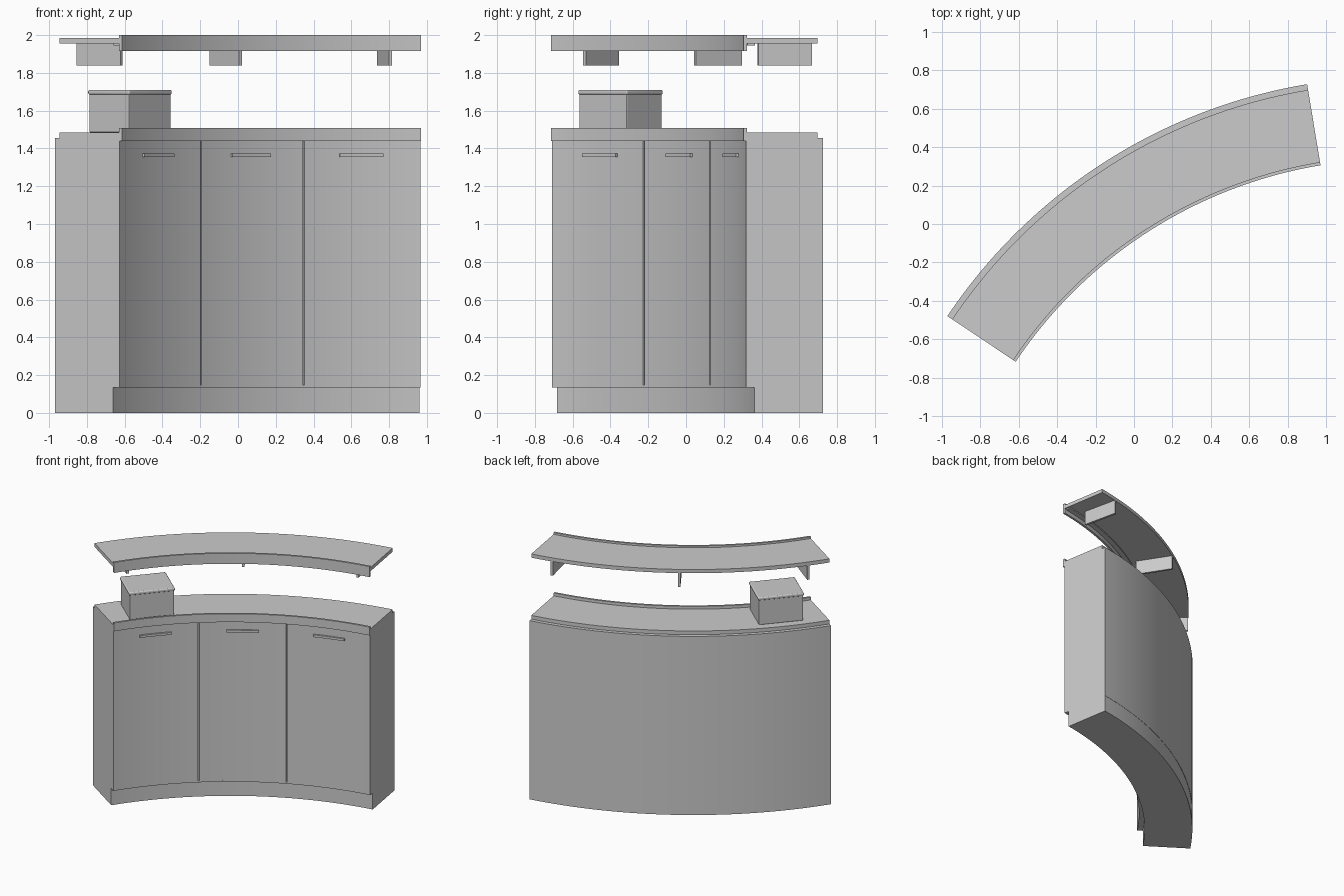
import bpy, bmesh, math

if "Cube" in bpy.data.objects:
    bpy.data.objects.remove(bpy.data.objects["Cube"])

CX, CY = 1.357, -2.036            # centre of the curve
MID, HALF = 122.8, 23.4           # middle direction and half span in degrees


def finish(name, bm):
    bmesh.ops.recalc_face_normals(bm, faces=bm.faces)
    me = bpy.data.meshes.new(name)
    bm.to_mesh(me)
    bm.free()
    ob = bpy.data.objects.new(name, me)
    bpy.context.collection.objects.link(ob)
    return ob


def smooth(ob):
    bpy.context.view_layer.objects.active = ob
    for o in bpy.context.selected_objects:
        o.select_set(False)
    ob.select_set(True)
    bpy.ops.object.shade_smooth_by_angle(angle=math.radians(30))


def arc(name, r0, r1, z0, z1, a0=-HALF, a1=HALF, bevel=0.0):
    """Rectangle r0..r1 by z0..z1 swept around the curve centre."""
    bm = bmesh.new()
    n = max(8, round(abs(a1 - a0)))
    rings = []
    for i in range(n + 1):
        a = math.radians(MID + a0 + (a1 - a0) * i / n)
        c, s = math.cos(a), math.sin(a)
        rings.append([bm.verts.new((CX + r * c, CY + r * s, z))
                      for r, z in ((r0, z0), (r1, z0), (r1, z1), (r0, z1))])
    for p, q in zip(rings, rings[1:]):
        for k in range(4):
            bm.faces.new((p[k], p[(k + 1) % 4], q[(k + 1) % 4], q[k]))
    bm.faces.new(rings[0])
    bm.faces.new(rings[-1])
    ob = finish(name, bm)
    smooth(ob)
    return ob


def block(name, r, off, depth, width, z0, z1, bevel=0.0):
    """Straight box turned to point along the radius."""
    bm = bmesh.new()
    bmesh.ops.create_cube(bm, size=1)
    for v in bm.verts:
        v.co.x *= depth
        v.co.y *= width
        v.co.z *= z1 - z0
    ob = finish(name, bm)
    a = math.radians(MID + off)
    ob.location = (CX + r * math.cos(a), CY + r * math.sin(a), (z0 + z1) / 2)
    ob.rotation_euler.z = a
    if bevel:
        m = ob.modifiers.new("rounded", 'BEVEL')
        m.width, m.segments = bevel, 3
        smooth(ob)
    return ob


# Plinth and cabinet
arc("plinth", 2.43, 2.798, 0, 0.135)
arc("cabinet_body", 2.405, 2.80, 0.135, 1.455)
arc("bottom_rail", 2.387, 2.405, 0.135, 0.147)

# Three doors with narrow gaps, each with a handle
step = 2 * HALF / 3
for i in range(3):
    c = (i - 1) * step
    lo = c - step / 2 + (0.1 if i > 0 else 0)
    hi = c + step / 2 - (0.1 if i < 2 else 0)
    arc(f"door_{i + 1}", 2.387, 2.405, 0.147, 1.455, lo, hi)
    arc(f"handle_{i + 1}", 2.374, 2.388, 1.355, 1.374, c - 2.9, c + 2.9)

# Counter and upper shelf, each with a raised front strip
arc("counter_top", 2.39, 2.77, 1.455, 1.485)
arc("counter_front_strip", 2.373, 2.39, 1.44, 1.508)
arc("shelf_deck", 2.39, 2.77, 1.955, 1.985)
arc("shelf_front_strip", 2.373, 2.39, 1.915, 2.0)
arc("shelf_under_strip", 2.395, 2.435, 1.945, 1.955, -HALF + 0.3, HALF - 0.3)

# Radial shelf brackets
for i, off in enumerate((-20, 0, 20)):
    block(f"shelf_bracket_{i + 1}", 2.624, off, 0.29, 0.018, 1.84, 1.955)

# Lidded box on the counter
block("box", 2.564, 16, 0.28, 0.335, 1.485, 1.688, 0.004)
block("box_lid", 2.564, 16, 0.292, 0.347, 1.685, 1.71, 0.008)
